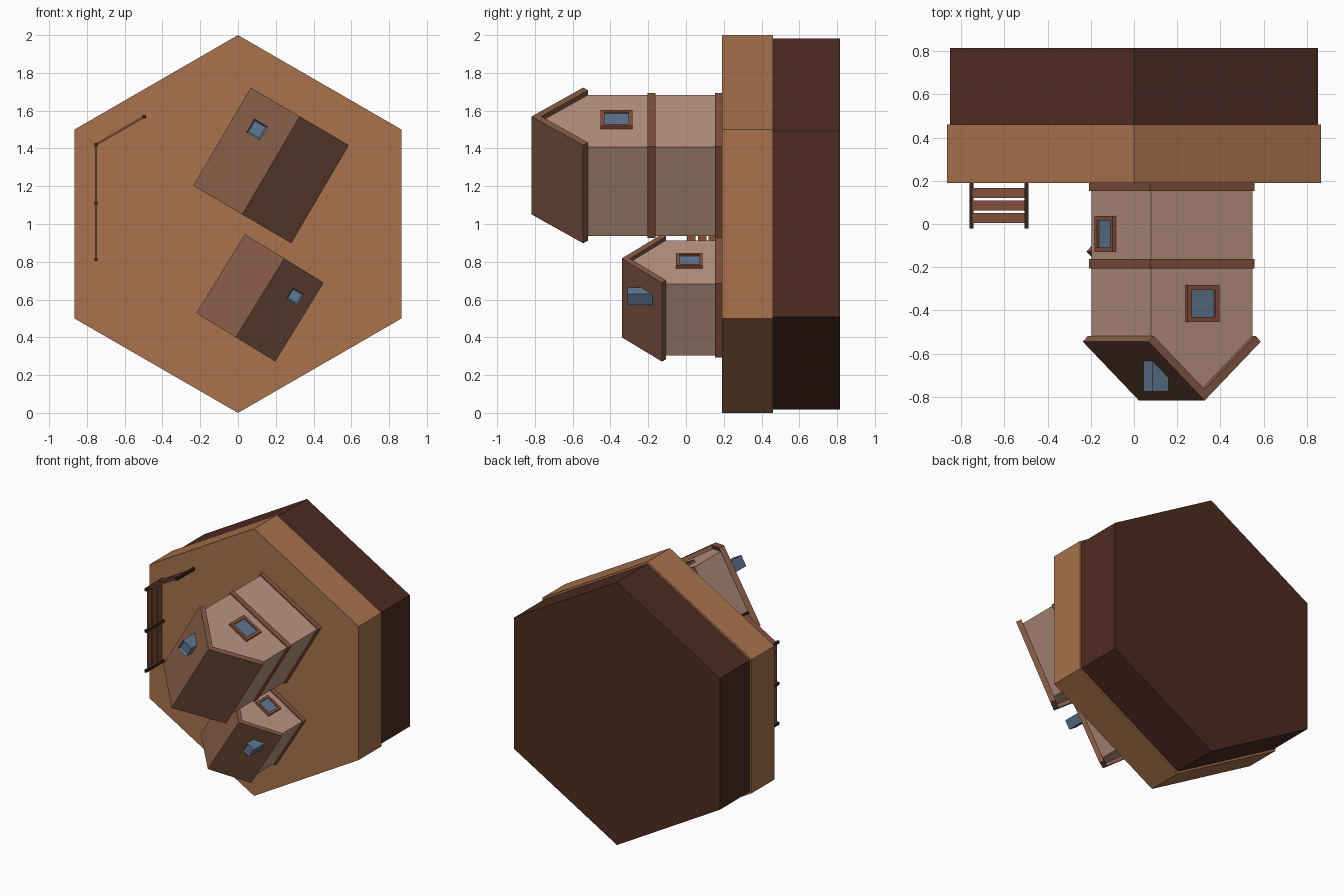
import bpy, bmesh, math
from mathutils import Matrix, Vector

if "Cube" in bpy.data.objects:
    bpy.data.objects.remove(bpy.data.objects["Cube"])

def mat(name, r, g, b):
    lin = [((c / 255 + 0.055) / 1.055) ** 2.4 for c in (r, g, b)]
    m = bpy.data.materials.new(name)
    m.diffuse_color = (*lin, 1)
    m.use_nodes = True
    m.node_tree.nodes["Principled BSDF"].inputs["Base Color"].default_value = m.diffuse_color
    return m

TILE = mat("clay_tile", 168, 114, 76)
DIRT = mat("dark_soil", 78, 43, 34)
WALL = mat("pale_wall", 188, 149, 130)
ROOF = mat("roof_brown", 134, 91, 71)
TRIM = mat("trim_brown", 134, 82, 60)
POST = mat("dark_wood", 54, 34, 27)
GLASS = mat("blue_grey", 96, 120, 146)

GROUND = 0.19  # the tile's surface lies at this y; everything grows towards -y

def frame(cx, cz, deg):
    """Local axes: u across, v along the tile, h out of the tile."""
    c, s = math.cos(math.radians(deg)), math.sin(math.radians(deg))
    return Matrix(((c, s, 0, cx), (0, 0, -1, GROUND), (-s, c, 0, cz), (0, 0, 0, 1)))

def finish(name, bm, material, M):
    bmesh.ops.recalc_face_normals(bm, faces=bm.faces)
    bm.transform(M)
    me = bpy.data.meshes.new(name)
    bm.to_mesh(me)
    bm.free()
    me.materials.append(material)
    ob = bpy.data.objects.new(name, me)
    bpy.context.collection.objects.link(ob)
    return ob

def prism(name, pts, direction, material, M):
    """Extrude a closed outline of 3D points along a direction."""
    bm = bmesh.new()
    f = bm.faces.new([bm.verts.new(p) for p in pts])
    ext = bmesh.ops.extrude_face_region(bm, geom=[f], use_keep_orig=True)["geom"]
    bmesh.ops.translate(bm, vec=Vector(direction),
                        verts=[g for g in ext if isinstance(g, bmesh.types.BMVert)])
    return finish(name, bm, material, M)

def box(name, center, size, material, M, recess=0):
    bm = bmesh.new()
    bmesh.ops.create_cube(bm, size=1, matrix=Matrix.Translation(center) @ Matrix.Diagonal((*size, 1)))
    if recess:  # sunken top
        bm.normal_update()
        top = max(bm.faces, key=lambda f: f.calc_center_median().z)
        bmesh.ops.inset_region(bm, faces=[top], thickness=size[0] * 0.15)
        bmesh.ops.translate(bm, vec=(0, 0, -recess), verts=top.verts)
    return finish(name, bm, material, M)

# hexagonal tile and soil layer
def hexagon(name, r, h0, h1, material):
    pts = [(r * math.sin(i * math.pi / 3), r * math.cos(i * math.pi / 3), h0) for i in range(6)]
    prism(name, pts, (0, 0, h1 - h0), material, frame(0, 1, 0))

hexagon("ground_tile", 1.0, -0.27, 0, TILE)
hexagon("soil_layer", 0.983, -0.626, -0.27, DIRT)

def window(name, M, face, along, h, w, ht):
    """Framed window on the +v ('end') or -u ('side') wall; face = wall offset."""
    side, off = face
    d, bar = 0.018, 0.022 * w / 0.17
    def part(n, a, z, sa, sz, depth, m):
        if side == "end":
            box(n, (a, off + depth / 2, z), (sa, depth, sz), m, M)
        else:
            box(n, (-off - depth / 2, a, z), (depth, sa, sz), m, M)
    part(name + "_glass", along, h, w - bar, ht - bar, 0.008, GLASS)
    for i, sg in enumerate((-1, 1)):
        part(f"{name}_jamb_{i}", along + sg * (w - bar) / 2, h, bar, ht, d, TRIM)
        part(f"{name}_rail_{i}", along, h + sg * (ht - bar) / 2, w - 2 * bar, bar, d, TRIM)

def house(name, M, a, W, ridge, tip, lip, bands):
    """a: wall half width, W: roof half width, heights above the tile."""
    slope = (ridge - tip) / W
    under = tip - lip + (W - lip) * slope       # underside of the ridge
    top = under + 0.01
    walls = [(-a, -a, 0), (a, -a, 0), (a, -a, top - a * slope), (0, -a, top), (-a, -a, top - a * slope)]
    prism(name + "_walls", walls, (0, 2 * a, 0), WALL, M)
    roof = [(-W, -W, tip), (0, -W, ridge), (W, -W, tip),
            (W - lip, -W, tip - lip), (0, -W, under), (lip - W, -W, tip - lip)]
    prism(name + "_roof", roof, (0, 2 * W, 0), ROOF, M)
    for i, (h0, h1) in enumerate(bands):
        s = 2 * (a + 0.008)
        box(f"{name}_band_{i}", (0, 0, (h0 + h1) / 2), (s, s, h1 - h0), TRIM, M)

# tall house with two windows and a chimney
M1 = frame(0.175, 1.31, 30.4)
house("tall_house", M1, 0.2725, 0.301, 1.007, 0.735, 0.027, [(0, 0.037), (0.352, 0.395)])
window("gable_window", M1, ("end", 0.2725), 0.0, 0.558, 0.17, 0.17)
window("side_window", M1, ("side", 0.2725), -0.128, 0.237, 0.165, 0.167)
box("tall_chimney", (-0.16, 0.127, 0.845), (0.084, 0.084, 0.24), GLASS, M1, 0.015)

# small house
M2 = frame(0.117, 0.609, 31.6)
house("small_house", M2, 0.2216, 0.245, 0.53, 0.318, 0.023, [(0, 0.037)])
window("small_window", M2, ("end", 0.2216), 0.0, 0.172, 0.13, 0.14)
box("small_chimney", (0.153, 0.104, 0.415), (0.068, 0.068, 0.17), GLASS, M2, 0.012)

# corner fence: posts at each point, three boards per run
F = frame(0, 0, 0)
posts = [(-0.752, 0.812), (-0.752, 1.11), (-0.752, 1.42), (-0.497, 1.568)]
for i, (x, z) in enumerate(posts):
    box(f"fence_post_{i}", (x, z, 0.105), (0.018, 0.018, 0.212), POST, F)
for i, (p, q) in enumerate(zip(posts, posts[1:])):
    dx, dz = q[0] - p[0], q[1] - p[1]
    R = frame((p[0] + q[0]) / 2, (p[1] + q[1]) / 2, -math.degrees(math.atan2(dz, dx)))
    for j in range(3):
        box(f"fence_board_{i}_{j}", (0, 0, 0.047 + 0.0575 * j),
            (math.hypot(dx, dz) + 0.012, 0.011, 0.046), TRIM, R)
